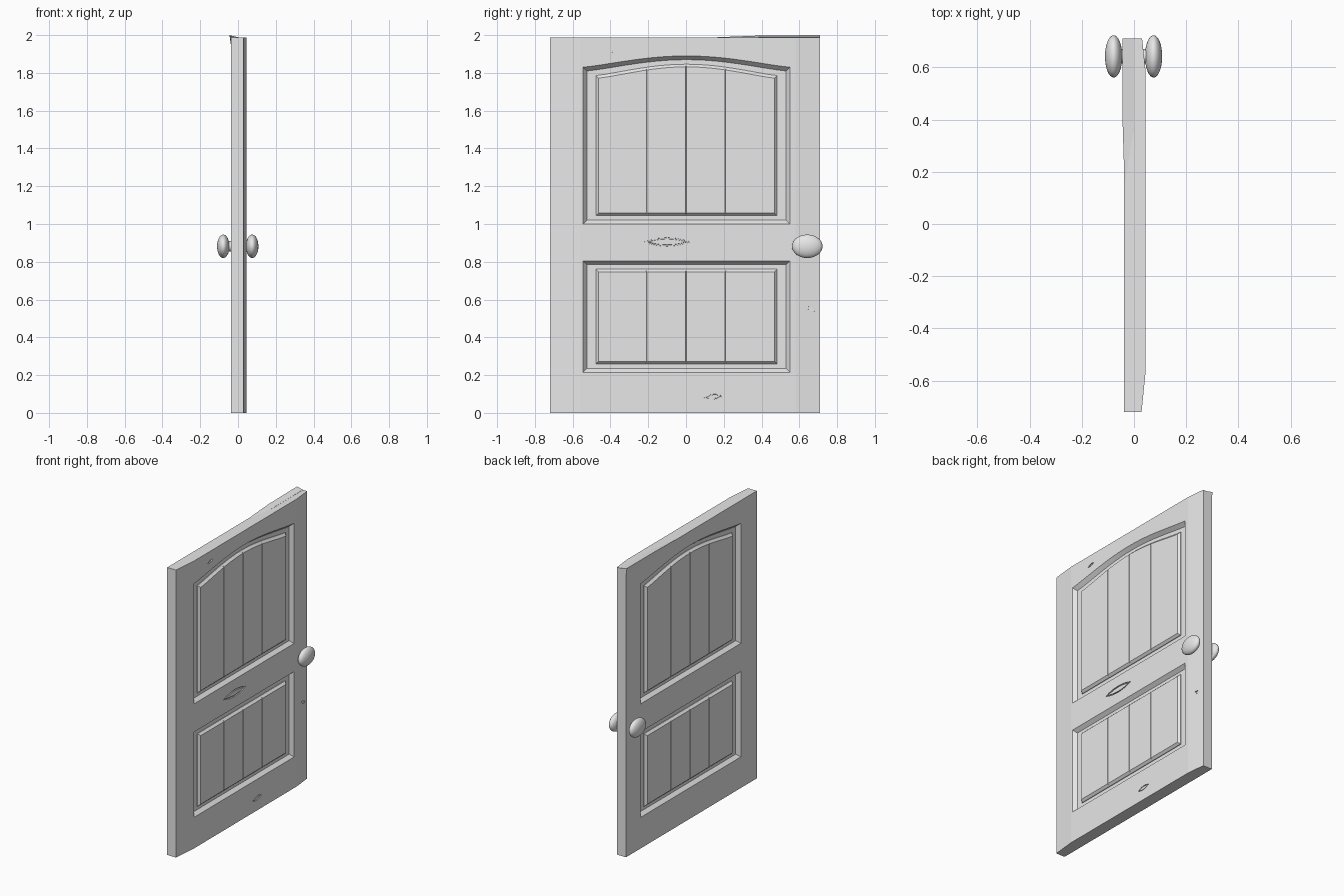
import bpy, bmesh, math

cube = bpy.data.objects.get("Cube")
if cube:
    bpy.data.objects.remove(cube, do_unlink=True)

GREY = (0.8, 0.8, 0.8, 1.0)
grey = bpy.data.materials.new("plain grey")
grey.use_nodes = True
grey.diffuse_color = GREY
grey.node_tree.nodes["Principled BSDF"].inputs["Base Color"].default_value = GREY

TOP = 1.988
FRONT, BACK = 0.045, -0.038       # x of the two broad faces
DEPTH = 0.025                     # recess depth


def at(x, poly):
    """Place a (y, z) outline at a given x."""
    return [(x, y, z) for y, z in poly]


def loft(name, loops):
    """Closed solid through loops with equal point counts."""
    bm = bmesh.new()
    rings = [[bm.verts.new(p) for p in loop] for loop in loops]
    n = len(rings[0])
    for a, b in zip(rings, rings[1:]):
        for i in range(n):
            j = (i + 1) % n
            bm.faces.new((a[i], a[j], b[j], b[i]))
    bm.faces.new(rings[0])
    bm.faces.new(rings[-1])
    bmesh.ops.recalc_face_normals(bm, faces=bm.faces)
    mesh = bpy.data.meshes.new(name)
    bm.to_mesh(mesh)
    bm.free()
    mesh.materials.append(grey)
    ob = bpy.data.objects.new(name, mesh)
    bpy.context.collection.objects.link(ob)
    return ob


def cut(target, cutter):
    """Subtract the cutter, then discard it."""
    mod = target.modifiers.new("cut", "BOOLEAN")
    mod.operation = "DIFFERENCE"
    mod.solver = "EXACT"
    mod.object = cutter
    bpy.context.view_layer.objects.active = target
    bpy.ops.object.modifier_apply(modifier=mod.name)
    bpy.data.objects.remove(cutter, do_unlink=True)


def outline(spec, my=0.0, mz=0.0):
    """Panel outline with an arched top, inset by my and mz."""
    z0, side, crown = spec
    y0, y1 = -0.545 + my, 0.55 - my
    steps = 20 if crown > side else 1
    pts = [(y0, z0 + mz), (y1, z0 + mz)]
    for i in range(steps + 1):
        t = i / steps
        rise = (crown - side) * math.sin(math.pi * t) ** 1.2 if 0 < t < 1 else 0
        pts.append((y1 + (y0 - y1) * t, side - mz + rise))
    return pts


def lens(y, z, length, height, tilt=0.0):
    """Pointed eye-shaped outline."""
    pts = []
    for i in range(16):
        a = math.tau * i / 16
        u = math.cos(a) * length / 2
        v = math.sin(a) * abs(math.sin(a)) * height / 2
        pts.append((y + u * math.cos(tilt) - v * math.sin(tilt),
                    z + u * math.sin(tilt) + v * math.cos(tilt)))
    return pts


# Slab: plan profile with one face tapering towards both long edges
plan = [(BACK, -0.72), (0.029, -0.72), (FRONT, -0.56),
        (FRONT, 0.58), (0.031, 0.71), (BACK, 0.71)]
slab = loft("door_slab", [[(x, y, z) for x, y in plan] for z in (0, TOP)])

# Recesses and raised plank panels on both faces
panels = {"upper": (1.0, 1.83, 1.89), "lower": (0.215, 0.805, 0.805)}
for label, spec in panels.items():
    for side, face, s in (("left", FRONT, 1), ("right", BACK, -1)):
        floor = face - s * DEPTH
        cut(slab, loft("recess_cutter", [
            at(face + s * 0.02, outline(spec, -0.016, -0.016)),
            at(floor, outline(spec, 0.02, 0.02))]))
        top = face - s * 0.006
        panel = loft(f"{label}_panel_{side}", [
            at(floor - s * 0.003, outline(spec, 0.068, 0.044)),
            at(floor + s * 0.004, outline(spec, 0.068, 0.044)),
            at(top, outline(spec, 0.082, 0.058))])
        # Plank joints
        for y in (-0.21, 0.0, 0.21):
            cut(panel, loft("joint_cutter", [
                [(top + s * 0.01, y + w, z), (top + s * 0.01, y - w, z),
                 (top - s * 0.006, y - 0.001, z), (top - s * 0.006, y + 0.001, z)]
                for w in (0.006,) for z in (spec[0] - 0.1, spec[2] + 0.1)]))

# Worn splits in the wood
splits = [(-0.1, 0.905, 0.25, 0.05, 0.0, FRONT),
          (0.145, 0.085, 0.1, 0.03, 0.1, FRONT),
          (0.66, 0.55, 0.05, 0.02, -0.5, 0.038),
          (-0.365, 1.917, 0.06, 0.016, 0.25, FRONT)]
for y, z, length, height, tilt, x in splits:
    cut(slab, loft("split_cutter", [at(x - 0.007, lens(y, z, length * 0.97, height * 0.9, tilt)),
                                    at(x + 0.02, lens(y, z, length, height, tilt))]))
for label, (y, z, length, height, tilt, x) in zip(("rail", "base"), splits):
    loft(f"{label}_knot", [at(x - 0.01, lens(y, z, length * 0.86, height * 0.68, tilt)),
                           at(x - 0.001, lens(y, z, length * 0.8, height * 0.6, tilt))])

# Warped splinter lifting from the top edge
ridge = [(-0.05, 1.98, -0.03), (0.4, 1.998, -0.044), (0.71, 2.0, -0.045),
         (0.71, 1.95, BACK), (0.4, 1.96, BACK)]
loft("top_splinter", [[(x, y, z) for y, z, x in ridge],
                      [(0.0, y, min(z, TOP + 0.001)) for y, z, x in ridge]])

# Oval knobs with short stems
for side, x, s in (("left", 0.075, 1), ("right", -0.078, -1)):
    bpy.ops.mesh.primitive_uv_sphere_add(segments=32, ring_count=16, radius=1,
                                         location=(x, 0.642, 0.882))
    knob = bpy.context.object
    knob.name = f"knob_{side}"
    knob.scale = (0.033, 0.081, 0.062)
    bpy.ops.object.transform_apply(location=False, rotation=False, scale=True)
    bpy.ops.object.shade_smooth()
    knob.data.materials.append(grey)
    bpy.ops.mesh.primitive_cylinder_add(vertices=24, radius=0.028, depth=0.05,
                                        location=(s * 0.045, 0.642, 0.882),
                                        rotation=(0, math.pi / 2, 0))
    stem = bpy.context.object
    stem.name = f"knob_stem_{side}"
    bpy.ops.object.shade_smooth_by_angle()
    stem.data.materials.append(grey)
